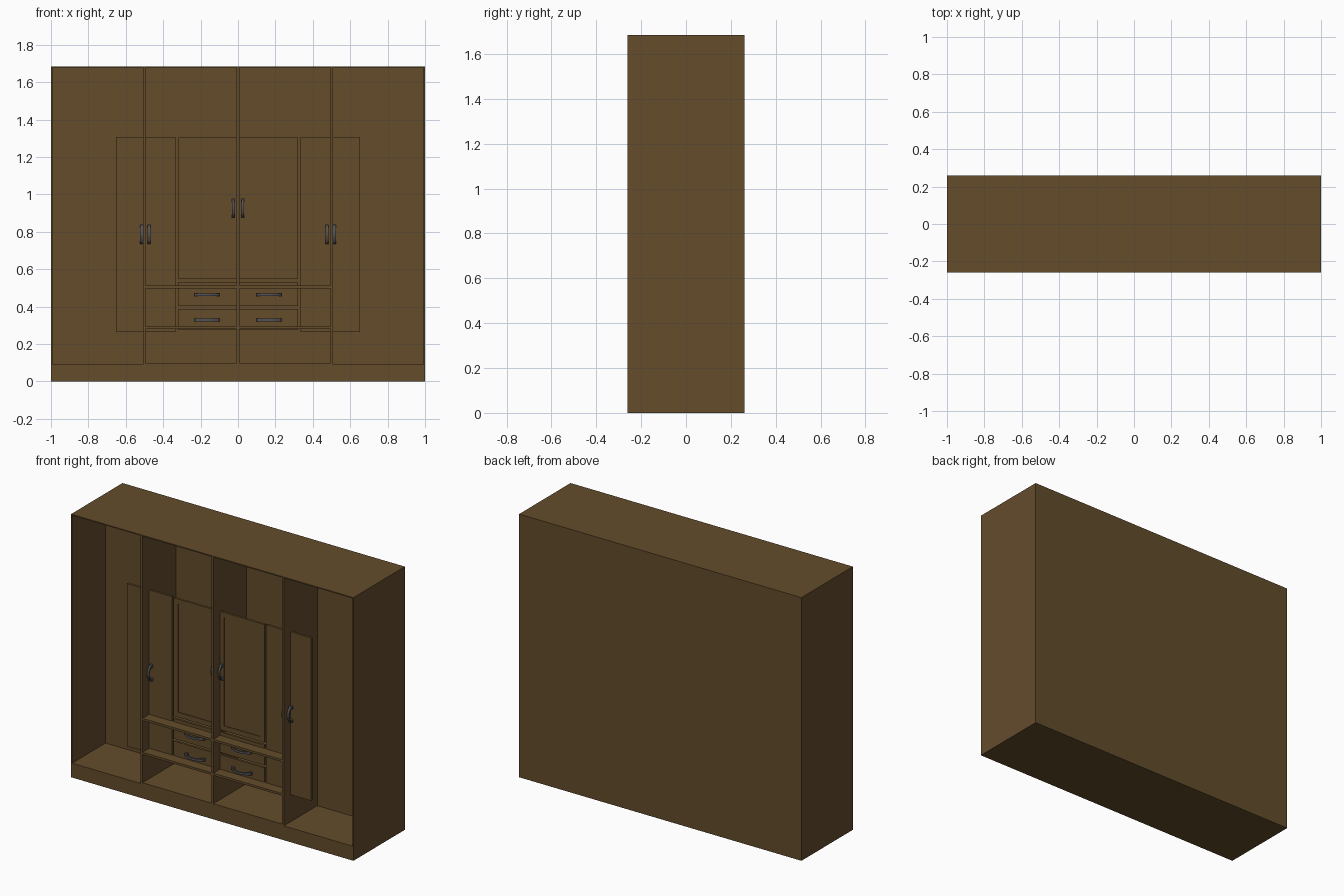
import bpy, bmesh, math
from mathutils import Matrix, Vector

if "Cube" in bpy.data.objects:
    bpy.data.objects.remove(bpy.data.objects["Cube"])


def material(name, rgb):
    m = bpy.data.materials.new(name)
    m.diffuse_color = (*rgb, 1)
    m.use_nodes = True
    m.node_tree.nodes["Principled BSDF"].inputs["Base Color"].default_value = m.diffuse_color
    return m


WOOD = material("brown_wood", (0.125, 0.072, 0.024))
METAL = material("dark_metal", (0.085, 0.085, 0.095))


def add_box(bm, x0, x1, y0, y1, z0, z1):
    size = Matrix.Diagonal((x1 - x0, y1 - y0, z1 - z0, 1))
    mid = Matrix.Translation(((x0 + x1) / 2, (y0 + y1) / 2, (z0 + z1) / 2))
    return bmesh.ops.create_cube(bm, size=1, matrix=mid @ size)["verts"]


def make_object(name, bm, mat):
    bmesh.ops.recalc_face_normals(bm, faces=bm.faces[:])
    me = bpy.data.meshes.new(name)
    bm.to_mesh(me)
    bm.free()
    me.materials.append(mat)
    ob = bpy.data.objects.new(name, me)
    bpy.context.collection.objects.link(ob)
    return ob


H, FRONT, BACK, INNER = 1.685, -0.26, 0.26, 0.078
DOOR_Y, DOOR_T = -0.192, 0.014

# carcass: one solid body with the open compartments cut from the front
bm = bmesh.new()
add_box(bm, -1, 1, FRONT, BACK, 0, H)
carcass = make_object("carcass", bm, WOOD)
bm = bmesh.new()
for s in (-1, 1):
    def bay(xa, xb, za, zb):
        add_box(bm, min(s * xa, s * xb), max(s * xa, s * xb), FRONT - 0.1, INNER, za, zb)
    bay(0.507, 0.993, 0.092, H - 0.007)
    for z0, z1 in ((0.1, 0.281), (0.295, 0.498), (0.512, H - 0.007)):
        bay(0.007, 0.495, z0, z1)
cutter = make_object("compartment_cutter", bm, WOOD)
cutter.hide_render = True
mod = carcass.modifiers.new("compartments", "BOOLEAN")
mod.operation, mod.solver, mod.object = "DIFFERENCE", "EXACT", cutter
bpy.context.view_layer.objects.active = carcass
bpy.ops.object.modifier_apply(modifier=mod.name)
bpy.data.objects.remove(cutter)


def front_panel(name, x0, x1, z0, z1, recess=0):
    bm = bmesh.new()
    add_box(bm, min(x0, x1), max(x0, x1), DOOR_Y, DOOR_Y + DOOR_T, z0, z1)
    if recess:
        # shallow sunk field inside the door frame
        face = min(bm.faces, key=lambda f: f.calc_center_median().y)
        bmesh.ops.inset_region(bm, faces=[face], thickness=recess)
        inner = bmesh.ops.extrude_discrete_faces(bm, faces=[face])["faces"][0]
        bmesh.ops.translate(bm, verts=inner.verts[:], vec=(0, 0.004, 0))
    make_object(name, bm, WOOD)


def handle(name, x, z, length, vertical):
    # bowed bar with a rectangular section and a square foot at each end
    bm = bmesh.new()
    w, t, bow, n = 0.007, 0.004, 0.036, 12
    rings = []
    for i in range(n + 1):
        u = 2 * i / n - 1
        a = u * length / 2
        y = -0.008 - (bow - 0.008) * math.cos(u * math.pi / 2) ** 0.7 if abs(u) < 1 else -0.008
        rings.append([bm.verts.new((a * (1 if k < 2 else 0.95), y + (-t if k < 2 else t),
                                    w if k in (0, 3) else -w)) for k in range(4)])
    for a, b in zip(rings, rings[1:]):
        for k in range(4):
            j = (k + 1) % 4
            bm.faces.new((a[k], a[j], b[j], b[k]))
    bm.faces.new(rings[0])
    bm.faces.new(rings[-1][::-1])
    for s in (-1, 1):
        c = s * (length / 2 - 0.009)
        add_box(bm, c - 0.009, c + 0.009, -0.014, 0.002, -0.009, 0.009)
    if vertical:
        bmesh.ops.rotate(bm, verts=bm.verts[:], cent=(0, 0, 0),
                         matrix=Matrix.Rotation(math.pi / 2, 3, "Y"))
    bmesh.ops.translate(bm, verts=bm.verts[:], vec=Vector((x, DOOR_Y, z)))
    make_object(name, bm, METAL)


# doors, drawers and handles, mirrored left and right
for s, side in ((-1, "left"), (1, "right")):
    front_panel(f"outer_door_{side}", s * 0.503, s * 0.653, 0.265, 1.308)
    front_panel(f"inner_door_{side}", s * 0.333, s * 0.499, 0.265, 1.308)
    front_panel(f"centre_door_{side}", s * 0.004, s * 0.322, 0.548, 1.305, 0.045)
    handle(f"outer_door_handle_{side}", s * 0.516, 0.786, 0.104, True)
    handle(f"inner_door_handle_{side}", s * 0.476, 0.786, 0.104, True)
    handle(f"centre_door_handle_{side}", s * 0.026, 0.926, 0.104, True)
    for row, z0, z1, hz in (("upper", 0.403, 0.533, 0.464), ("lower", 0.276, 0.388, 0.329)):
        front_panel(f"{row}_drawer_{side}", s * 0.004, s * 0.322, z0, z1)
        handle(f"{row}_drawer_handle_{side}", s * 0.166, hz, 0.139, False)
